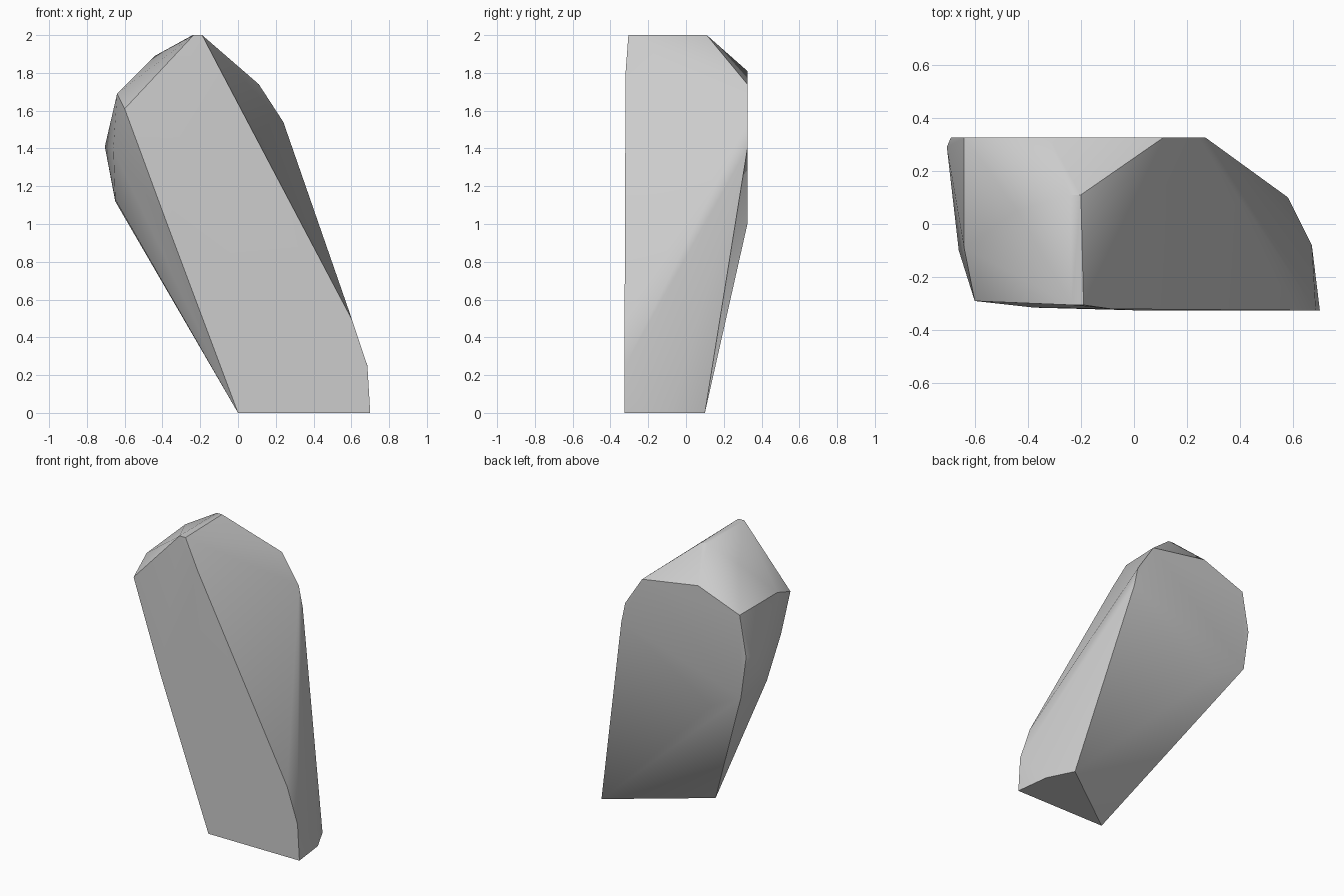
import bpy
import bmesh
import math

default_cube = bpy.data.objects.get("Cube")
if default_cube:
    bpy.data.objects.remove(default_cube, do_unlink=True)


def flat_material(name, colour):
    material = bpy.data.materials.new(name)
    material.use_nodes = True
    material.diffuse_color = colour
    shader = material.node_tree.nodes["Principled BSDF"]
    shader.inputs["Base Color"].default_value = colour
    return material


def outline(plane, axis, points):
    """Place a 2D outline in the plane where the given axis is constant."""
    placed = []
    for point in points:
        corner = list(point)
        corner.insert(axis, plane)
        placed.append(tuple(corner))
    return placed


def chiselled_stone(name, corners, material):
    """Wrap a tight convex skin around the corners and keep its edges crisp."""
    bm = bmesh.new()
    for corner in corners:
        bm.verts.new(corner)
    hull = bmesh.ops.convex_hull(bm, input=bm.verts[:])
    loose = {item for item in hull["geom_interior"] + hull["geom_unused"]
             if isinstance(item, bmesh.types.BMVert)}
    bmesh.ops.delete(bm, geom=list(loose), context="VERTS")
    bmesh.ops.dissolve_limit(bm, angle_limit=math.radians(1),
                             verts=bm.verts[:], edges=bm.edges[:])
    bmesh.ops.recalc_face_normals(bm, faces=bm.faces[:])
    mesh = bpy.data.meshes.new(name)
    bm.to_mesh(mesh)
    bm.free()
    mesh.materials.append(material)
    stone = bpy.data.objects.new(name, mesh)
    bpy.context.collection.objects.link(stone)
    bpy.ops.object.select_all(action="DESELECT")
    stone.select_set(True)
    bpy.context.view_layer.objects.active = stone
    bpy.ops.object.shade_smooth_by_angle(angle=math.radians(30))
    return stone


X, Y, Z = range(3)

# Flat foot, with a rounded right-hand back corner
foot = outline(0, Z, [(0, -.325), (.7, -.325), (.67, -.08), (.58, .1)])

# Narrow flat crest
crest = outline(2, Z, [(-.235, -.305), (-.19, -.305), (-.2, .11), (-.24, .11)])

# Flat back facet
back = outline(.325, Y, [(.11, 1.74), (.24, 1.54), (.27, 1.4), (-.42, 1),
                         (-.65, 1.12), (-.69, 1.41), (-.64, 1.69), (-.32, 1.81)])

# Front slab: lower right corner, then the two leaning long edges
front = outline(-.325, Y, [(.685, .25), (.605, .49)])
front += [(-.085, -.32, 1.8), (-.6, -.29, 1.61), (-.375, -.315, 1)]

# Bulging shoulder on the side that overhangs
shoulder = [(-.44, .05, 1.89), (-.64, -.09, 1.69), (-.66, -.1, 1.4),
            (-.705, .29, 1.41), (-.65, .04, 1.13)]

grey_stone = flat_material("grey stone", (.6, .6, .6, 1))
chiselled_stone("leaning_rock", foot + crest + back + front + shoulder, grey_stone)
